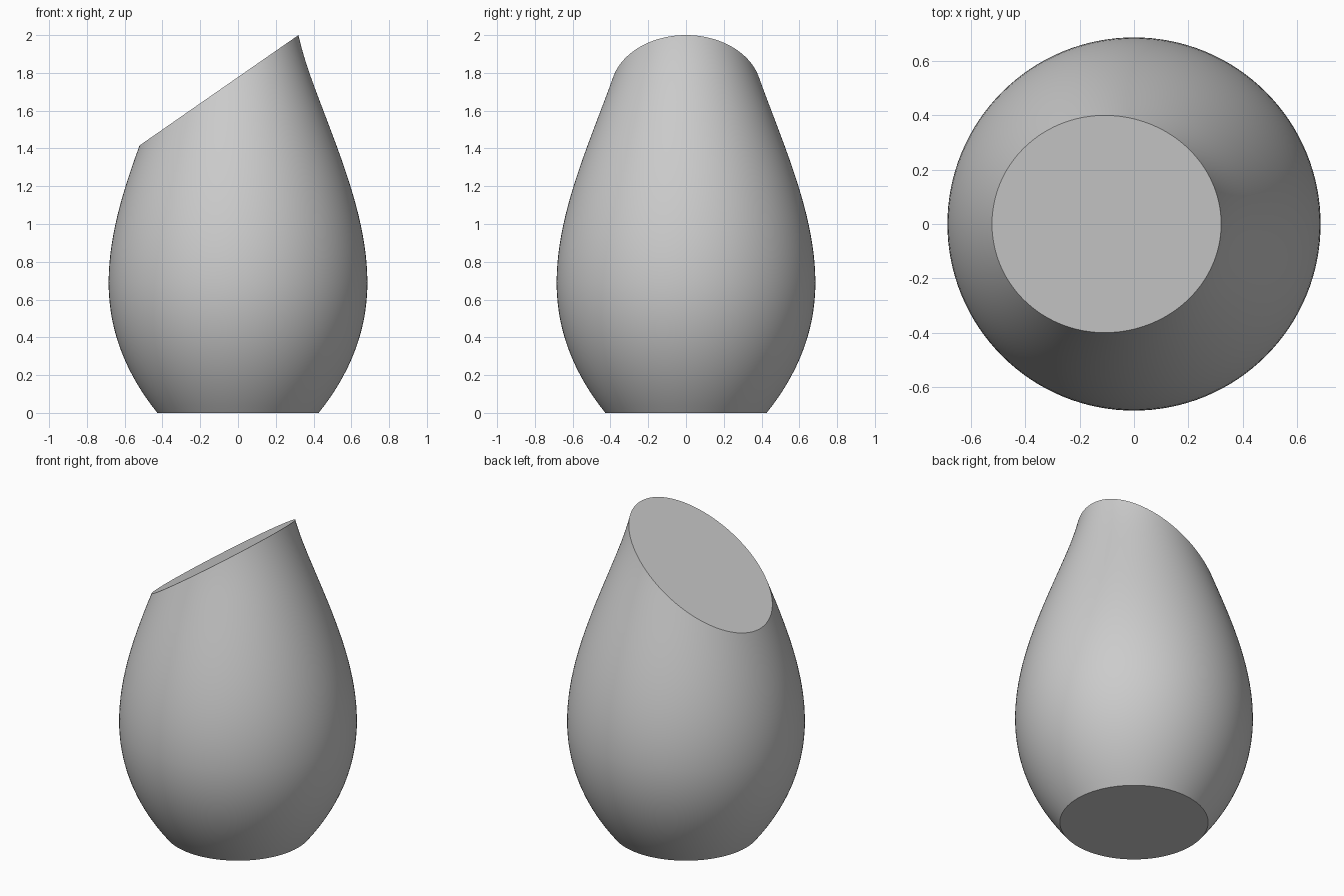
import bpy, bmesh, math
from mathutils import Vector

cube = bpy.data.objects.get("Cube")
if cube:
    bpy.data.objects.remove(cube, do_unlink=True)

WALL = 0.018
SEGMENTS = 128
# Profile knots: height, radius, slope of the radius
KNOTS = [(0, 0.427, 0.8), (0.69, 0.685, 0), (1.6, 0.452, -0.38), (2.0, 0.32, -0.22)]
# Slanted mouth plane through the low and high lip
LOW, HIGH = Vector((-0.515, 0, 1.42)), Vector((0.32, 0, 2.0))
slant = HIGH - LOW
MOUTH_NORMAL = Vector((-slant.z, 0, slant.x)).normalized()


def outer_profile(steps=18):
    """Smooth outline of the body as (radius, height) points."""
    points = []
    for (z0, r0, s0), (z1, r1, s1) in zip(KNOTS, KNOTS[1:]):
        h = z1 - z0
        for i in range(steps):
            t = i / steps
            blend = t * t * (3 - 2 * t)
            r = r0 + (r1 - r0) * blend + h * (s0 * t * (1 - t) ** 2 - s1 * t * t * (1 - t))
            points.append(Vector((r, z0 + h * t)))
    z, r, s = KNOTS[-1]
    points += [Vector((r, z)), Vector((r + 0.1 * s, z + 0.1))]
    return points


def inner_profile(outer):
    """Outline moved inward by the wall thickness, cut off at the floor."""
    moved = []
    for i, p in enumerate(outer):
        d = (outer[min(i + 1, len(outer) - 1)] - outer[max(i - 1, 0)]).normalized()
        moved.append(p + Vector((-d.y, d.x)) * WALL)
    above = [p for p in moved if p.y > WALL + 0.01]
    a, b = above[0], above[1]
    floor_edge = a + (b - a) * ((WALL - a.y) / (b.y - a.y))
    return [floor_edge] + above


def lathe(bm, profile):
    """Turn a profile about z, close its bottom and trim it at the mouth."""
    rings = [[bm.verts.new((p.x * math.cos(a), p.x * math.sin(a), p.y))
              for a in (2 * math.pi * k / SEGMENTS for k in range(SEGMENTS))]
             for p in profile]
    faces = [bm.faces.new(rings[0][::-1])]
    for low, high in zip(rings, rings[1:]):
        for k in range(SEGMENTS):
            n = (k + 1) % SEGMENTS
            faces.append(bm.faces.new((low[k], low[n], high[n], high[k])))
    parts = set(faces)
    for f in faces:
        parts.update(f.edges)
        parts.update(f.verts)
    cut = bmesh.ops.bisect_plane(bm, geom=list(parts), dist=1e-5, plane_co=LOW,
                                 plane_no=MOUTH_NORMAL, clear_outer=True)
    return [e for e in cut["geom_cut"] if isinstance(e, bmesh.types.BMEdge)]


# Hollow body: outer skin, inner skin and the flat slanted lip
outer = outer_profile()
bm = bmesh.new()
lathe(bm, outer)
lathe(bm, inner_profile(outer))
lip = [e for e in bm.edges if e.is_boundary]
bmesh.ops.bridge_loops(bm, edges=lip)
bmesh.ops.recalc_face_normals(bm, faces=bm.faces)
mesh = bpy.data.meshes.new("vase_body")
bm.to_mesh(mesh)
bm.free()

vase = bpy.data.objects.new("vase_body", mesh)
bpy.context.collection.objects.link(vase)

# Plain light grey
grey = bpy.data.materials.new("light_grey")
grey.use_nodes = True
colour = (0.6, 0.6, 0.6, 1)
grey.diffuse_color = colour
grey.node_tree.nodes["Principled BSDF"].inputs["Base Color"].default_value = colour
mesh.materials.append(grey)

bpy.ops.object.select_all(action="DESELECT")
vase.select_set(True)
bpy.context.view_layer.objects.active = vase
bpy.ops.object.shade_smooth_by_angle(angle=math.radians(35))
